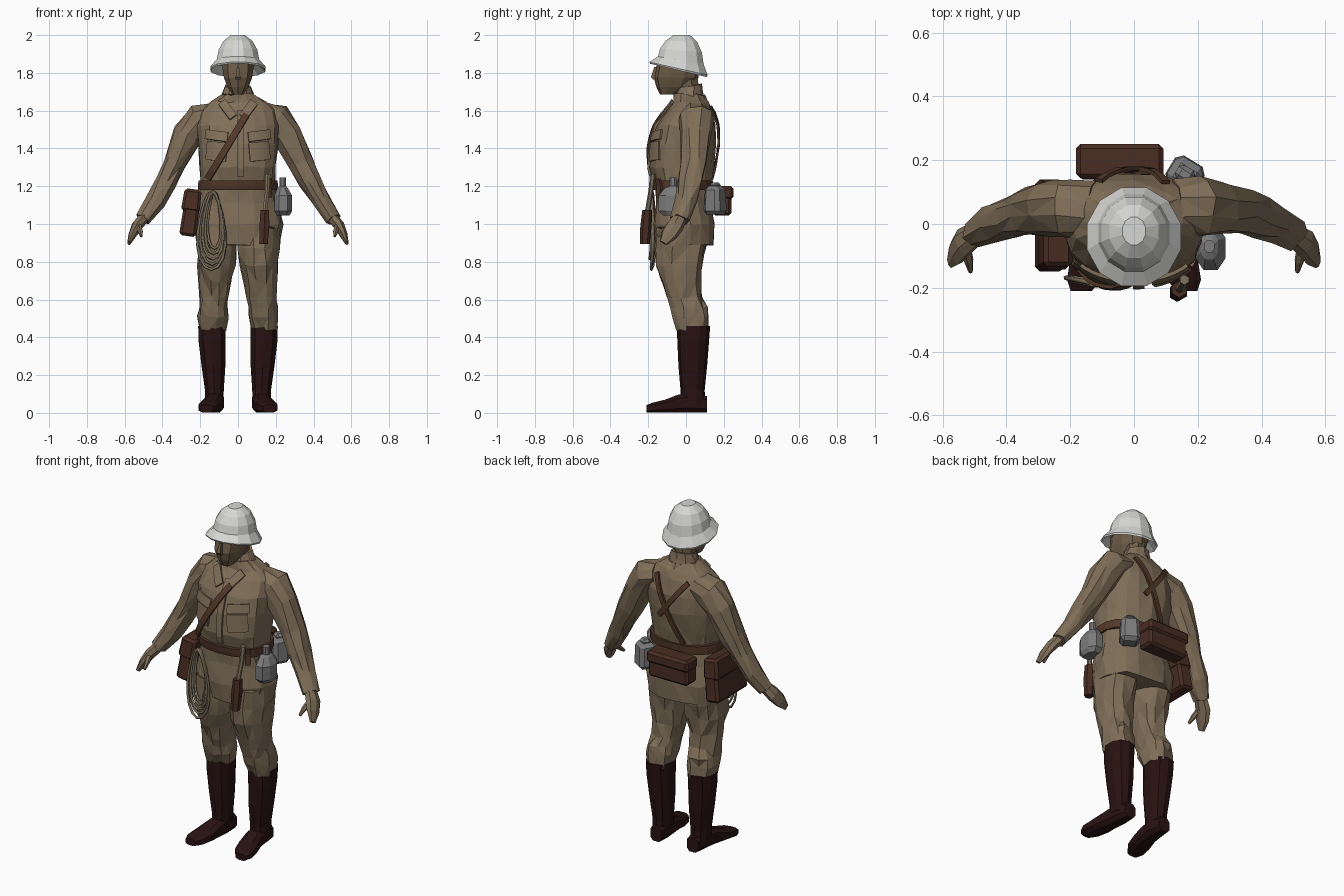
import bpy, bmesh, math, random
from mathutils import Vector, Euler

random.seed(4)
if "Cube" in bpy.data.objects:
    bpy.data.objects.remove(bpy.data.objects["Cube"])


def material(name, red, green, blue):
    mat = bpy.data.materials.new(name)
    mat.use_nodes = True
    colour = (red, green, blue, 1)
    mat.diffuse_color = colour
    mat.node_tree.nodes["Principled BSDF"].inputs["Base Color"].default_value = colour
    return mat


KHAKI = material("khaki cloth", .215, .158, .098)
SKIN = material("tanned skin", .155, .108, .062)
WHITE = material("helmet white", .68, .68, .66)
BOOT = material("dark boot leather", .022, .006, .006)
LEATHER = material("brown leather", .066, .026, .016)
STRAP = material("strap leather", .085, .04, .022)
GREY = material("grey metal", .2, .2, .205)
ROPE = material("rope", .21, .165, .11)


def finish(name, bm, mat):
    bmesh.ops.recalc_face_normals(bm, faces=bm.faces)
    mesh = bpy.data.meshes.new(name)
    bm.to_mesh(mesh)
    bm.free()
    mesh.materials.append(mat)
    obj = bpy.data.objects.new(name, mesh)
    bpy.context.scene.collection.objects.link(obj)
    return obj


def loft(name, rows, mat, sides=10, power=2, jitter=0, normal=None, shear=None):
    """Skin rings given as x, y, z, half width, half depth."""
    bm = bmesh.new()
    centres = [Vector(row[:3]) for row in rows]
    rings = []
    for i, (centre, row) in enumerate(zip(centres, rows)):
        ahead = centres[min(i + 1, len(rows) - 1)] - centres[max(i - 1, 0)]
        along = Vector(normal) if normal else ahead.normalized()
        guide = Vector((0, 0, 1)) if abs(along.y) > .9 else Vector((0, 1, 0))
        v = (guide - along * guide.dot(along)).normalized()
        u = v.cross(along)
        ring = []
        for k in range(sides):
            angle = math.tau * (k + .5) / sides
            c, s = math.cos(angle), math.sin(angle)
            c = math.copysign(abs(c) ** (2 / power), c)
            s = math.copysign(abs(s) ** (2 / power), s)
            point = centre + u * row[3] * c + v * row[4] * s
            point += Vector([random.uniform(-jitter, jitter) for _ in range(3)])
            if shear:
                point.z -= shear(point)
            ring.append(bm.verts.new(point))
        rings.append(ring)
    for low, high in zip(rings, rings[1:]):
        for k in range(sides):
            m = (k + 1) % sides
            bm.faces.new((low[k], low[m], high[m], high[k]))
    bm.faces.new(rings[0])
    bm.faces.new(rings[-1])
    if jitter:
        bmesh.ops.triangulate(bm, faces=[f for f in bm.faces if len(f.verts) == 4],
                              quad_method='SHORT_EDGE')
    return finish(name, bm, mat)


def box(name, loc, size, mat, rot=(0, 0, 0), taper=1, bevel=.014):
    bm = bmesh.new()
    bmesh.ops.create_cube(bm, size=1)
    for vert in bm.verts:
        if vert.co.z > 0:
            vert.co.y *= taper
            vert.co.x *= taper
        vert.co *= Vector(size)
    bmesh.ops.bevel(bm, geom=bm.edges[:], offset=bevel, segments=1, affect='EDGES')
    bmesh.ops.transform(bm, matrix=Euler(rot).to_matrix().to_4x4(), verts=bm.verts)
    bmesh.ops.translate(bm, vec=loc, verts=bm.verts)
    return finish(name, bm, mat)


def mirrored(rows, side):
    return [(side * row[0], *row[1:]) for row in rows]


UP = (0, 0, 1)
BULGE = 2.3
# Jacket body rings: x, y, z, half width, half depth
TORSO = [(0, -.005, .89, .222, .155), (0, -.008, 1, .238, .162), (0, -.015, 1.11, .215, .147),
         (0, -.022, 1.2, .196, .146), (0, -.025, 1.3, .205, .17), (0, -.012, 1.42, .215, .173),
         (0, .002, 1.52, .218, .158), (0, .02, 1.6, .2, .122), (0, .025, 1.645, .15, .095),
         (0, .015, 1.685, .085, .08)]


def torso_ring(z, extra=0):
    for low, high in zip(TORSO, TORSO[1:]):
        if z <= high[2]:
            break
    t = (z - low[2]) / (high[2] - low[2])
    x, y, _, width, depth = [a + (b - a) * t for a, b in zip(low, high)]
    return x, y, z, width + extra, depth + extra


def band(name, path, width, mat, face, lift=.01, steps=8):
    """A flat strap lying on the torso; face is -1 for front, 1 for back."""
    bm = bmesh.new()
    start, end = Vector(path[0]), Vector(path[1])
    across = (end - start).orthogonal().normalized() * width / 2
    pairs = []
    for i in range(steps + 1):
        pair = []
        for offset in (across, -across):
            x, z = start.lerp(end, i / steps) + offset
            _, y, _, rx, ry = torso_ring(z, lift)
            bulge = max(0, 1 - abs(x / rx) ** BULGE) ** (1 / BULGE)
            pair.append(bm.verts.new((x, y + face * ry * bulge, z)))
        pairs.append(pair)
    for a, b in zip(pairs, pairs[1:]):
        bm.faces.new((a[0], a[1], b[1], b[0]))
    obj = finish(name, bm, mat)
    solid = obj.modifiers.new("thickness", 'SOLIDIFY')
    solid.thickness = .012
    solid.offset = 0


# Jacket, collar and belt
loft("jacket", TORSO, KHAKI, 18, BULGE, .006, UP)
loft("collar", [(0, .012, 1.64, .1, .088), (0, .012, 1.69, .085, .08), (0, .02, 1.73, .07, .066)],
     KHAKI, 10, 2, .004, UP, lambda p: -(p.y - .02) * .2)
loft("belt", [torso_ring(1.18, .014), torso_ring(1.2, .018), torso_ring(1.23, .014)],
     STRAP, 18, BULGE, 0, UP)
band("front_placket", ((.015, 1.25), (.015, 1.6)), .035, KHAKI, -1, .006)

for side, label in ((1, "left"), (-1, "right")):
    # Pockets and lapels
    band(label + "_pocket_flap", ((side * .055, 1.46), (side * .17, 1.475)), .05, KHAKI, -1)
    band(label + "_pocket", ((side * .06, 1.38), (side * .165, 1.39)), .1, KHAKI, -1, .005)
    band(label + "_lapel", ((side * .085, 1.645), (side * .025, 1.565)), .045, KHAKI, -1, .014)

    # Sleeves, hands and thumbs
    loft(label + "_sleeve", mirrored([
        (.13, .05, 1.575, .07, .085), (.2, .052, 1.555, .088, .095), (.265, .05, 1.47, .082, .088),
        (.335, .04, 1.32, .066, .074), (.385, .022, 1.22, .058, .066), (.44, .002, 1.12, .05, .058),
        (.502, -.032, 1.025, .04, .05)], side), KHAKI, 10, 2, .008)
    loft(label + "_hand", mirrored([
        (.49, -.025, 1.045, .03, .036), (.535, -.058, .99, .03, .048),
        (.558, -.09, .945, .022, .045), (.576, -.12, .9, .01, .022)], side), KHAKI, 7)
    loft(label + "_thumb", mirrored([
        (.528, -.07, 1, .016, .018), (.518, -.115, .965, .015, .016),
        (.512, -.15, .935, .007, .008)], side), KHAKI, 6)

    # Baggy trousers gathered into the boots
    loft(label + "_trouser_leg", mirrored([
        (.112, -.02, .98, .108, .14), (.11, -.032, .87, .108, .135), (.113, -.035, .78, .1, .125),
        (.118, -.025, .69, .086, .105), (.124, -.008, .61, .076, .093), (.134, .015, .555, .078, .095),
        (.136, .022, .51, .084, .092), (.138, .035, .44, .07, .08)], side),
         KHAKI, 12, BULGE, .009, UP)

    # Riding boots with outward-turned feet
    loft(label + "_boot_shaft", mirrored([
        (.125, .035, .05, .05, .066), (.125, .035, .12, .052, .064), (.13, .036, .25, .066, .076),
        (.137, .038, .38, .075, .084), (.138, .04, .46, .076, .088)], side), BOOT, 10, BULGE, 0, UP)
    loft(label + "_boot_foot", mirrored([
        (.12, .112, .045, .038, .045), (.122, .04, .055, .05, .055), (.13, -.04, .05, .052, .05),
        (.143, -.11, .036, .06, .036), (.157, -.175, .028, .056, .028),
        (.165, -.21, .022, .035, .02)], side), BOOT, 8, 3, 0, (0, -1, 0))

# Neck, head and nose
loft("neck", [(0, .02, 1.64, .06, .062), (0, 0, 1.78, .06, .066)], SKIN, 8, 2, 0, UP)
loft("head", [(0, -.095, 1.685, .03, .042), (0, -.065, 1.725, .058, .092),
              (0, -.052, 1.775, .078, .118), (0, -.045, 1.82, .085, .115),
              (0, -.04, 1.88, .085, .11)], SKIN, 10, BULGE, 0, UP)
loft("nose", [(0, -.165, 1.765, .018, .015), (0, -.172, 1.778, .018, .019),
              (0, -.16, 1.83, .008, .012)], SKIN, 4, 2, 0, UP)

# Sun helmet, tilted back with a sloping brim
loft("helmet", [(0, -.035, 1.85, .105, .115), (0, -.04, 1.812, .148, .156),
                (0, -.04, 1.822, .152, .16), (0, -.028, 1.868, .116, .125),
                (0, -.026, 1.92, .106, .114), (0, -.024, 1.968, .08, .086),
                (0, -.022, 2, .038, .045)], WHITE, 12, 2, 0, UP,
     lambda p: (p.y + .035) * max(0, 2 - p.z) * 1.25)

# Shoulder straps
band("chest_strap", ((.045, 1.58), (-.16, 1.24)), .034, STRAP, -1, .018)
band("long_back_strap", ((.1, 1.62), (-.08, 1.24)), .028, STRAP, 1, .012)
band("short_back_strap", ((-.11, 1.61), (.06, 1.39)), .028, STRAP, 1, .014)

# Leather pouches with flaps
box("back_pouch", (-.045, .19, 1.115), (.26, .1, .14), LEATHER)
box("back_pouch_flap", (-.045, .197, 1.165), (.274, .108, .07), LEATHER)
box("side_bag", (-.25, -.005, 1.06), (.09, .29, .25), LEATHER, (0, .14, 0), .88)
box("side_bag_flap", (-.245, -.005, 1.125), (.1, .28, .12), LEATHER, (0, .14, 0), .9)

# Grey flasks
box("back_flask", (.16, .155, 1.125), (.11, .1, .15), GREY, (0, 0, -.55), .9, .02)
box("back_flask_cap", (.16, .155, 1.205), (.06, .05, .03), GREY, (0, 0, -.55))
loft("side_flask", [(.24, -.075, 1.045, .035, .05), (.24, -.075, 1.07, .05, .075),
                    (.24, -.075, 1.15, .05, .075), (.236, -.07, 1.19, .03, .045),
                    (.236, -.07, 1.2, .018, .02), (.236, -.07, 1.245, .018, .02)],
     GREY, 8, BULGE, 0, UP)
band("flask_hanger", ((.165, 1.24), (.165, 1.14)), .025, STRAP, -1, .02)

# Sheathed tool at the front
loft("tool_sheath", [(.135, -.218, .895, .026, .026), (.14, -.212, .99, .03, .03),
                     (.142, -.205, 1.075, .026, .026)], LEATHER, 6, 2, 0, UP)
loft("tool_handle", [(.142, -.205, 1.06, .014, .014), (.155, -.185, 1.18, .013, .013),
                     (.158, -.175, 1.265, .016, .016)], ROPE, 6, 2, 0, UP)

# Coiled rope hanging from the belt
for turn in range(5):
    curve = bpy.data.curves.new("rope_coil", 'CURVE')
    curve.dimensions = '3D'
    curve.bevel_depth = .008
    curve.bevel_resolution = 0
    spline = curve.splines.new('POLY')
    count = 16
    spline.points.add(count - 1)
    spline.use_cyclic_u = True
    half, drop = .035 + .009 * turn, .15 + .014 * turn
    for k, point in enumerate(spline.points):
        angle = math.tau * k / count
        x = -.125 - .004 * turn + half * math.cos(angle) * (1 - .3 * math.sin(angle))
        z = 1.17 - drop + drop * math.sin(angle)
        point.co = (x, -.182 - .005 * (turn % 3) + .2 * abs(x + .12), z, 1)
    coil = bpy.data.objects.new("rope_coil", curve)
    bpy.context.scene.collection.objects.link(coil)
    curve.materials.append(ROPE)
